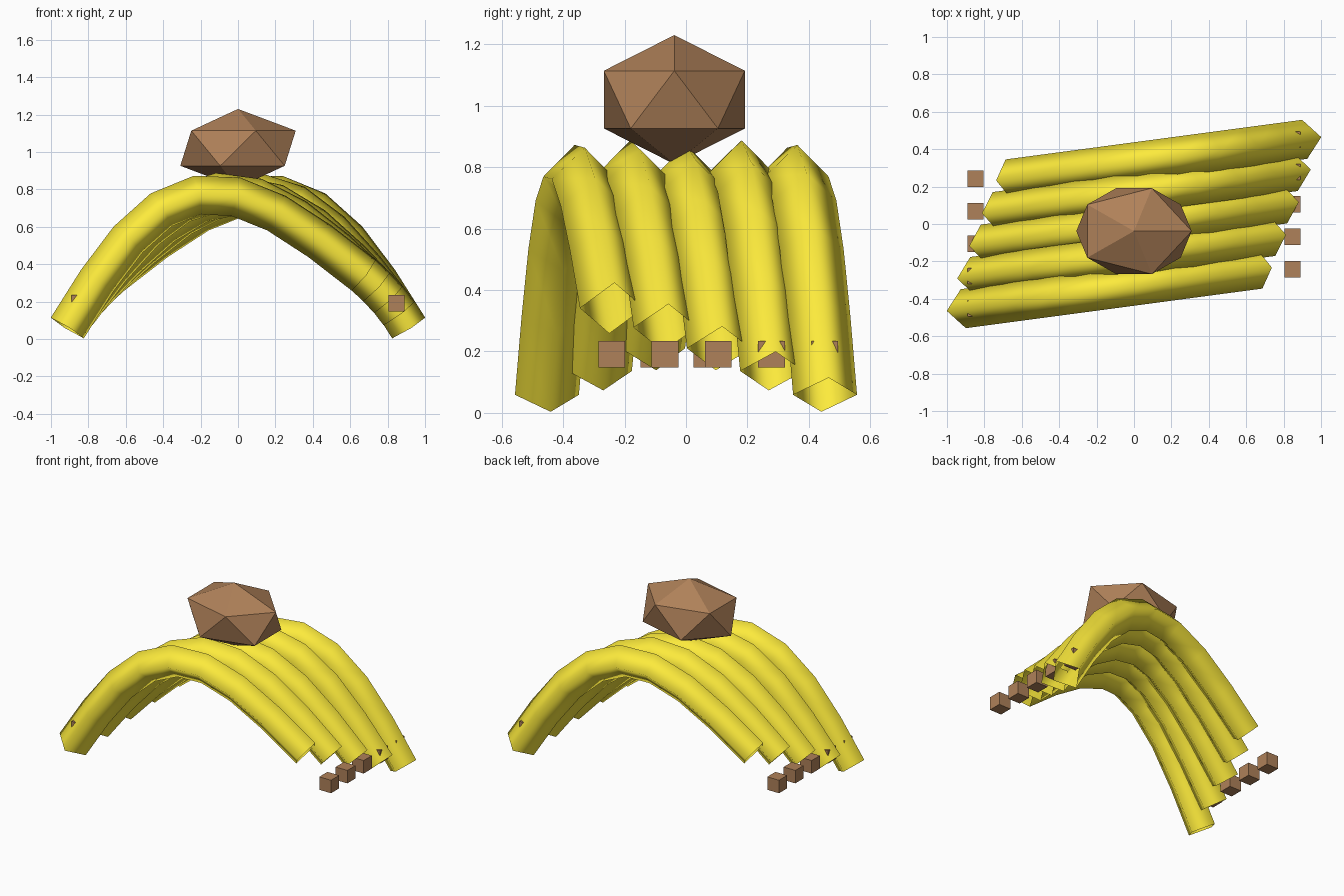
import bpy, bmesh, math
from mathutils import Matrix, Vector

if "Cube" in bpy.data.objects:
    bpy.data.objects.remove(bpy.data.objects["Cube"])

def material(name, rgb):
    m = bpy.data.materials.new(name)
    m.diffuse_color = (*rgb, 1)
    m.use_nodes = True
    m.node_tree.nodes["Principled BSDF"].inputs["Base Color"].default_value = m.diffuse_color
    return m

yellow = material("peel_yellow", (0.98, 0.83, 0.045))
brown = material("stem_brown", (0.43, 0.22, 0.1))

HALF, R = 0.812, 0.105   # half length and tube radius
STEPS, SIDES = 8, 4
SPACING, YAW = 0.1735, math.radians(7.6)

def fruit(name, rise, matrix):
    """Open four-sided tube, smooth shaded, swept along a cosine arch."""
    bm = bmesh.new()
    rings = []
    for k in range(STEPS + 1):
        t = 2 * k / STEPS - 1
        a = t * math.pi / 2
        centre = Vector((HALF * t, 0, rise * math.cos(a)))
        slope = -rise * math.sin(a) * math.pi / 2 / HALF
        up = Vector((-slope, 0, 1)).normalized()
        ring = []
        for j in range(SIDES):
            b = 2 * math.pi * j / SIDES
            ring.append(bm.verts.new(centre + R * (up * math.cos(b) + Vector((0, math.sin(b), 0)))))
        rings.append(ring)
    for r0, r1 in zip(rings, rings[1:]):
        for j in range(SIDES):
            n = (j + 1) % SIDES
            bm.faces.new((r0[j], r1[j], r1[n], r0[n])).smooth = True
    bmesh.ops.recalc_face_normals(bm, faces=bm.faces)
    top = max(bm.faces, key=lambda f: f.calc_center_median().z)
    if top.normal.z < 0:
        bmesh.ops.reverse_faces(bm, faces=bm.faces)
    bm.transform(matrix)
    me = bpy.data.meshes.new(name)
    bm.to_mesh(me)
    bm.free()
    me.materials.append(yellow)
    bpy.context.collection.objects.link(bpy.data.objects.new(name, me))

# Fanned row of fruits with a small block near each end
rises = [0.578, 0.578, 0.558, 0.578, 0.578]
bases = [0.2, 0.207, 0.21, 0.207, 0.2]
for n in range(5):
    i = n - 2
    place = (Matrix.Translation((0.06 * i, SPACING * i, bases[n]))
             @ Matrix.Rotation(YAW, 4, 'Z')
             @ Matrix.Rotation(math.radians(5 * i), 4, 'Y'))
    fruit(f"fruit_{n + 1}", rises[n], place)
    for side, label in ((-1, "left"), (1, "right")):
        bpy.ops.mesh.primitive_cube_add(size=0.087, location=(side * 0.848, side * 0.105 + SPACING * i, 0.191))
        tip = bpy.context.object
        tip.name = f"tip_{label}_{n + 1}"
        tip.data.materials.append(brown)

# Faceted stem on top
bpy.ops.mesh.primitive_ico_sphere_add(subdivisions=1, radius=1, location=(0, -0.038, 1.02))
stem = bpy.context.object
stem.name = "stem"
stem.scale = (0.345, 0.27, 0.21)
stem.data.materials.append(brown)
